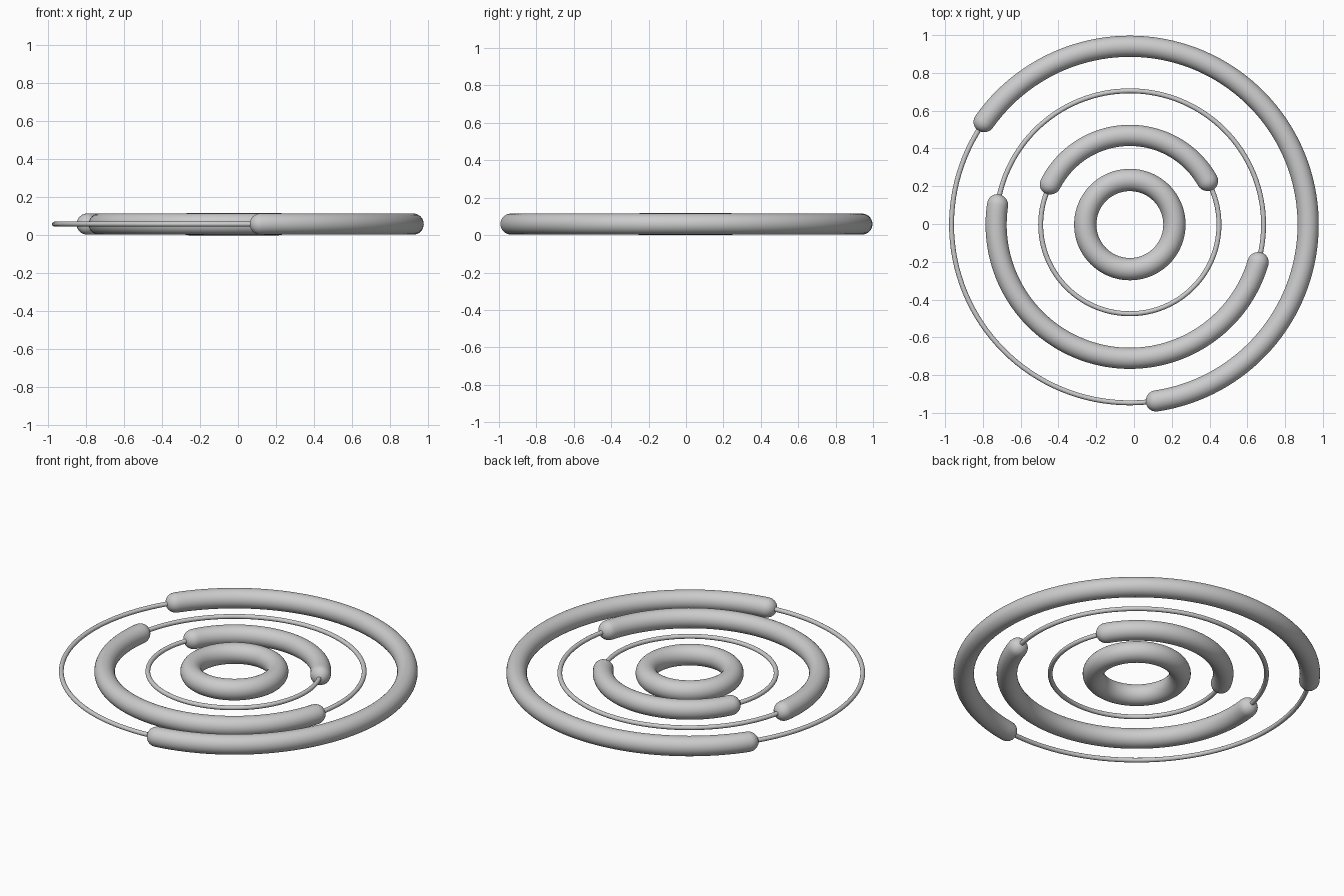
import bpy, bmesh, math
from mathutils import Vector

if "Cube" in bpy.data.objects:
    bpy.data.objects.remove(bpy.data.objects["Cube"])

CX, CY, CZ = -0.022, -0.003, 0.059   # shared centre of all rings
STEP = 0.236                         # spacing between rings
ARC_R, WIRE_R = 0.056, 0.013

grey = bpy.data.materials.new("light_grey")
grey.diffuse_color = (0.6, 0.6, 0.61, 1)
grey.use_nodes = True
grey.node_tree.nodes["Principled BSDF"].inputs["Base Color"].default_value = grey.diffuse_color


def sweep(name, major, sections, closed, sides):
    """Sweep circles (angle, radius) around the centre; open ends become poles."""
    bm = bmesh.new()
    rings = []
    for a, r in sections:
        out = Vector((math.cos(a), math.sin(a), 0))
        rings.append([bm.verts.new(out * (major + r * math.cos(t)) + Vector((0, 0, r * math.sin(t))))
                      for t in (2 * math.pi * k / sides for k in range(sides))])
    n = len(rings)
    for i in range(n if closed else n - 1):
        a, b = rings[i], rings[(i + 1) % n]
        for k in range(sides):
            j = (k + 1) % sides
            bm.faces.new((a[k], b[k], b[j], a[j]))
    if not closed:
        bm.faces.new(rings[0])
        bm.faces.new(rings[-1])
    bmesh.ops.recalc_face_normals(bm, faces=bm.faces)
    for f in bm.faces:
        f.smooth = True
    me = bpy.data.meshes.new(name)
    bm.to_mesh(me)
    bm.free()
    me.materials.append(grey)
    ob = bpy.data.objects.new(name, me)
    ob.location = (CX, CY, CZ)
    bpy.context.collection.objects.link(ob)


def ring(name, major, r, sides):
    n = 128
    sweep(name, major, [(2 * math.pi * i / n, r) for i in range(n)], True, sides)


def arc(name, major, start, end):
    """Thick tube between two angles with hemispherical ends."""
    a0, a1 = math.radians(start), math.radians(end)
    caps = [math.radians(d) for d in (88, 75, 60, 45, 30, 15)]
    head = [(a0 - ARC_R * math.sin(c) / major, ARC_R * math.cos(c)) for c in caps]
    tail = [(a1 + ARC_R * math.sin(c) / major, ARC_R * math.cos(c)) for c in reversed(caps)]
    n = max(24, int((end - start) / 2.5))
    body = [(a0 + (a1 - a0) * i / n, ARC_R) for i in range(n + 1)]
    sweep(name, major, head + body + tail, False, 32)


# Solid centre ring
ring("centre_ring", STEP, 0.059, 32)

# Thin track rings, each carrying a thick rounded arc
for label, k, start, end in (("inner", 2, 29.5, 153),
                             ("middle", 3, 171.5, 343.5),
                             ("outer", 4, -81.5, 144.8)):
    ring(label + "_track", STEP * k, WIRE_R, 16)
    arc(label + "_arc", STEP * k, start, end)
